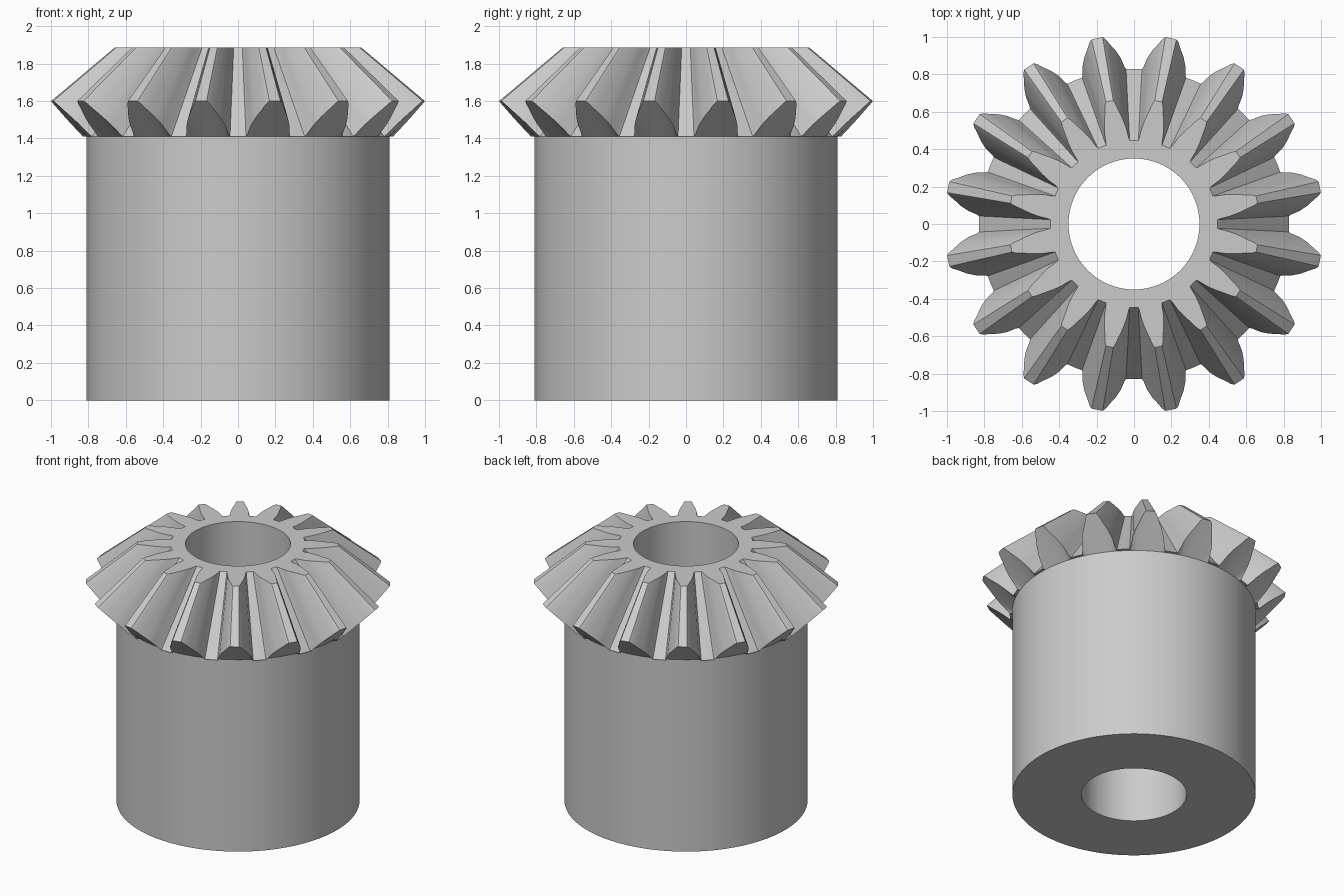
import bpy, bmesh, math

if "Cube" in bpy.data.objects:
    bpy.data.objects.remove(bpy.data.objects["Cube"])

TEETH = 16
APEX_Z = 2.44                 # all tooth rulings meet here
TOP_Z, BASE_Z = 1.885, 1.41
ROOT_R, TIP_R, TIP_Z = 0.83, 1.013, 1.6
HUB_R, BORE_R = 0.81, 0.35

# Half tooth: (height fraction, half angle in degrees), root to tip
HALF = [(0.0, 8.3), (0.08, 7.7), (0.32, 6.75), (0.55, 5.3),
        (0.75, 3.7), (0.93, 2.5), (1.0, 1.7)]
tooth = [(t, -a) for t, a in HALF] + [(t, a) for t, a in reversed(HALF)]
tooth.append((0.0, 11.25))    # middle of the valley

bm = bmesh.new()


def ring(points):
    return [bm.verts.new((r * math.cos(a), r * math.sin(a), z)) for r, a, z in points]


def bridge(lower, upper):
    n = len(lower)
    for i in range(n):
        j = (i + 1) % n
        bm.faces.new((lower[i], lower[j], upper[j], upper[i]))


# Tooth outline on the back cone, and its projection to the flat top
outer, top, angles = [], [], []
for k in range(TEETH):
    for t, deg in tooth:
        a = math.radians((k + 0.5) * 360 / TEETH + deg)
        r = ROOT_R + t * (TIP_R - ROOT_R)
        z = BASE_Z + t * (TIP_Z - BASE_Z)
        s = (APEX_Z - TOP_Z) / (APEX_Z - z)
        outer.append((r, a, z))
        top.append((r * s, a, TOP_Z))
        angles.append(a)


def circle(r, z):
    return ring([(r, a, z) for a in angles])


# Closed loop of rings: bore, bottom, hub, back cone, teeth, top face
rings = [circle(BORE_R, TOP_Z), circle(BORE_R, 0), circle(HUB_R, 0),
         circle(HUB_R, BASE_Z), ring(outer), ring(top)]
for i in range(len(rings)):
    bridge(rings[i], rings[(i + 1) % len(rings)])

bmesh.ops.recalc_face_normals(bm, faces=bm.faces)
mesh = bpy.data.meshes.new("bevel_gear")
bm.to_mesh(mesh)
bm.free()

gear = bpy.data.objects.new("bevel_gear", mesh)
bpy.context.collection.objects.link(gear)
bpy.context.view_layer.objects.active = gear
gear.select_set(True)
bpy.ops.object.shade_smooth_by_angle(angle=math.radians(30))
